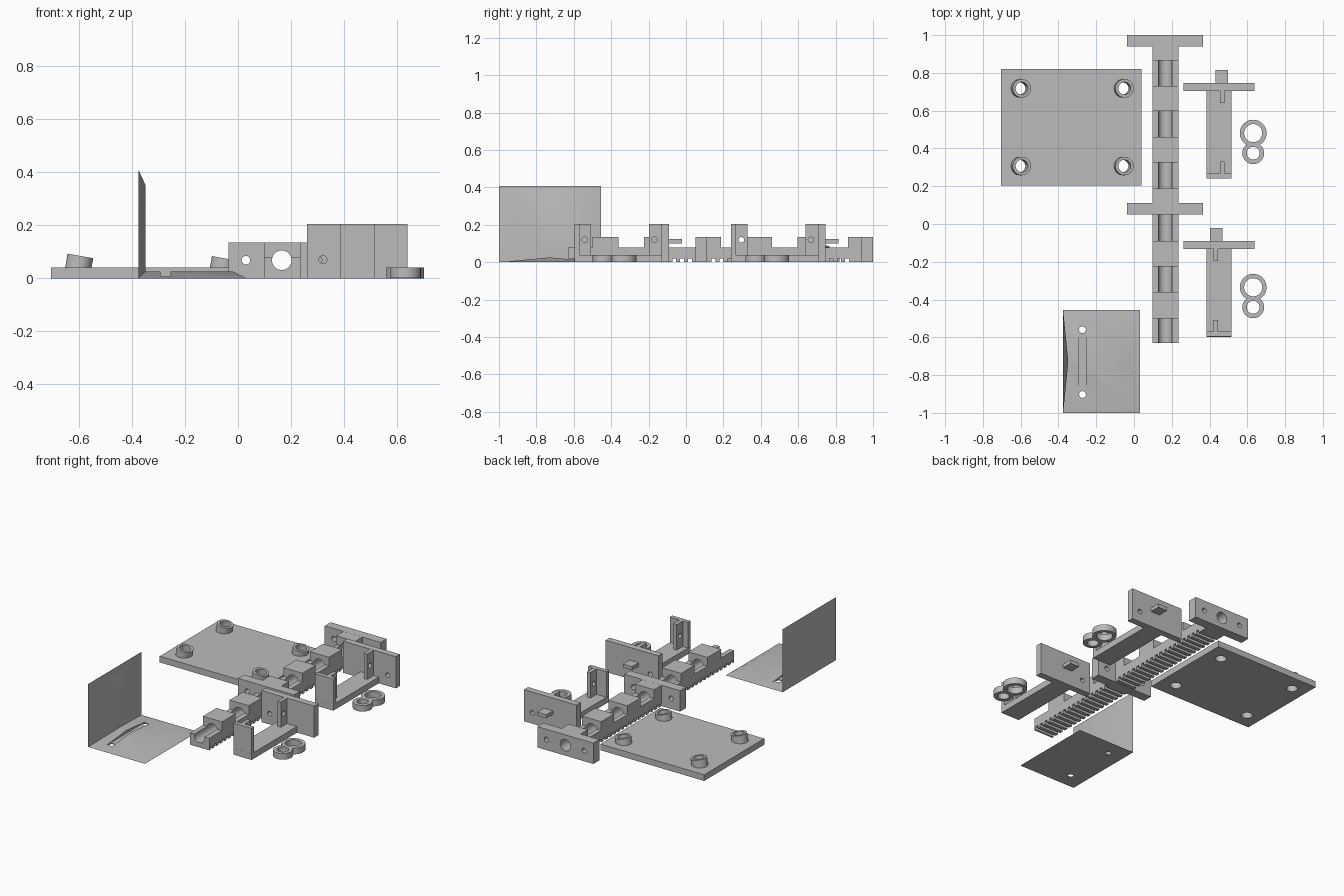
import bpy, bmesh, math
from mathutils import Matrix, Vector

if "Cube" in bpy.data.objects:
    bpy.data.objects.remove(bpy.data.objects["Cube"])

grey = bpy.data.materials.new("plain_grey")
grey.diffuse_color = (0.5, 0.5, 0.5, 1)
grey.use_nodes = True
grey.node_tree.nodes["Principled BSDF"].inputs["Base Color"].default_value = grey.diffuse_color


def finish(name, bm):
    bmesh.ops.recalc_face_normals(bm, faces=bm.faces)
    me = bpy.data.meshes.new(name)
    bm.to_mesh(me)
    bm.free()
    me.materials.append(grey)
    ob = bpy.data.objects.new(name, me)
    bpy.context.collection.objects.link(ob)
    return ob


def box(name, x0, x1, y0, y1, z0, z1):
    bm = bmesh.new()
    bmesh.ops.create_cube(bm, size=1)
    bmesh.ops.scale(bm, vec=(x1 - x0, y1 - y0, z1 - z0), verts=bm.verts)
    bmesh.ops.translate(bm, vec=((x0 + x1) / 2, (y0 + y1) / 2, (z0 + z1) / 2), verts=bm.verts)
    return finish(name, bm)


def rod(name, centre, axis, r, length):
    bm = bmesh.new()
    rot = Vector((0, 0, 1)).rotation_difference(Vector(axis)).to_matrix().to_4x4()
    bmesh.ops.create_cone(bm, cap_ends=True, segments=32, radius1=r, radius2=r,
                          depth=length, matrix=Matrix.Translation(centre) @ rot)
    return finish(name, bm)


def hull(name, points):
    bm = bmesh.new()
    for p in points:
        bm.verts.new(p)
    bmesh.ops.convex_hull(bm, input=bm.verts)
    return finish(name, bm)


def extrude_x(name, profile, x0, x1):
    bm = bmesh.new()
    face = bm.faces.new([bm.verts.new((x0, y, z)) for y, z in profile])
    ext = bmesh.ops.extrude_face_region(bm, geom=[face])
    bmesh.ops.translate(bm, vec=(x1 - x0, 0, 0),
                        verts=[v for v in ext["geom"] if isinstance(v, bmesh.types.BMVert)])
    return finish(name, bm)


def combine(ob, others, op):
    bpy.context.view_layer.objects.active = ob
    for o in others:
        m = ob.modifiers.new(op, 'BOOLEAN')
        m.operation, m.solver, m.object = op, 'EXACT', o
        bpy.ops.object.modifier_apply(modifier=m.name)
        bpy.data.objects.remove(o)
    return ob


# Base plate with four leaning, bored bosses
plate = box("base_plate", -0.705, 0.04, 0.205, 0.82, 0, 0.04)
lean = Vector((math.sin(math.radians(10)), 0, math.cos(math.radians(10))))
bosses, bores = [], []
for x, top in ((-0.597, 0.084), (-0.053, 0.075)):
    for y in (0.307, 0.718):
        tip = Vector((x + 0.003, y, top))
        length = top - 0.015
        bosses.append(rod("boss", tip - lean * length / 2, lean, 0.049, length))
        bores.append(rod("bore", tip - lean * 0.05, lean, 0.033, 0.3))
combine(plate, bosses, 'UNION')
combine(plate, bores, 'DIFFERENCE')

# Toothed rack: raised blocks on top, square teeth below
RX = 0.165
profile = []
for y0, y1 in ((-0.5, -0.36), (-0.225, -0.09), (0.05, 0.187),
               (0.325, 0.46), (0.597, 0.73), (0.865, 1.0)):
    profile += [(y0, 0.078), (y0, 0.135), (y1, 0.135), (y1, 0.078)]
profile = [(-0.63, 0.078)] + profile[:-1] + [(1.0, 0)]
for k in range(22, -14, -1):
    y = -0.063 + 0.042 * k
    profile += [(y + 0.01, 0), (y + 0.01, 0.02), (y - 0.01, 0.02), (y - 0.01, 0)]
profile.append((-0.63, 0))
rack = extrude_x("toothed_rack", profile, 0.098, 0.235)
# Cross plates of the rack, then the long bore and the screw holes
combine(rack, [box("cross", -0.036, 0.366, y, y + 0.061, 0, 0.1352)
               for y in (0.05, 0.9395)], 'UNION')
combine(rack, [rod("bore", (RX, 0.2, 0.068), (0, 1, 0), 0.037, 2)]
        + [rod("hole", (RX + s * 0.135, 0.5, 0.068), (0, 1, 0), 0.016, 1.3)
           for s in (-1, 1)], 'DIFFERENCE')


# U-shaped brackets with wide back plate, ribs and tab
def bracket(name, y0, side):
    cx = 0.45
    rib = cx + side * 0.0165
    tab = cx + side * 0.0145
    ob = box(name, cx - 0.066, cx + 0.066, y0, y0 + 0.48, 0, 0.04)
    parts = [
        box("front_wall", cx - 0.0655, cx + 0.0655, y0 + 0.0003, y0 + 0.027, 0.01, 0.205),
        box("front_rib", rib - 0.012, rib + 0.012, y0 + 0.02, y0 + 0.09, 0.02, 0.2047),
        box("back_plate", cx - 0.189, cx + 0.189, y0 + 0.465, y0 + 0.507, 0, 0.205),
        box("back_rib", rib - 0.012, rib + 0.012, y0 + 0.4, y0 + 0.48, 0.02, 0.2047),
        box("tab", tab - 0.033, tab + 0.033, y0 + 0.49, y0 + 0.575, 0.1, 0.123),
    ]
    combine(ob, parts, 'UNION')
    holes = [rod("hole", (rib, y0 + d, 0.12), (1, 0, 0), 0.015, 0.1) for d in (0.056, 0.428)]
    holes.append(rod("hole", (cx + side * 0.13, y0 + 0.486, 0.07), (0, 1, 0), 0.015, 0.1))
    return combine(ob, holes, 'DIFFERENCE')


bracket("rear_bracket", 0.24, 1)
bracket("front_bracket", -0.597, -1)

# Double-ring links
for name, y in (("rear_link", 0.481), ("front_link", -0.335)):
    link = rod(name, (0.631, y, 0.02), (0, 0, 1), 0.071, 0.04)
    combine(link, [rod("small", (0.631, y - 0.106, 0.02), (0, 0, 1), 0.058, 0.0398)], 'UNION')
    combine(link, [rod("hole", (0.631, y, 0.02), (0, 0, 1), 0.048, 0.1),
                   rod("hole", (0.631, y - 0.106, 0.02), (0, 0, 1), 0.034, 0.1)], 'DIFFERENCE')

# Corner piece: thin wall and floor, each swelling to a ridge at mid width
X0, Y0, Y1, YM = -0.375, -1.0, -0.455, -0.728
hull("corner_wall", [(X0, y, z) for y in (Y0, Y1) for z in (0, 0.408)]
     + [(-0.348, YM, 0.0), (-0.348, YM, 0.35)])
floor = hull("corner_floor", [(x, y, 0) for x in (X0, 0.033) for y in (Y0, Y1)]
             + [(-0.36, YM, 0.026), (-0.02, YM, 0.026)])
combine(floor, [box("groove", -0.292, -0.254, -1.1, -0.4, 0.006, 0.1)]
        + [rod("hole", (-0.273, y, 0), (0, 0, 1), 0.018, 0.2) for y in (-0.56, -0.903)],
        'DIFFERENCE')

# Smooth round surfaces, keep hard edges
for ob in bpy.data.objects:
    ob.select_set(True)
bpy.context.view_layer.objects.active = plate
bpy.ops.object.shade_smooth_by_angle(angle=math.radians(30))
